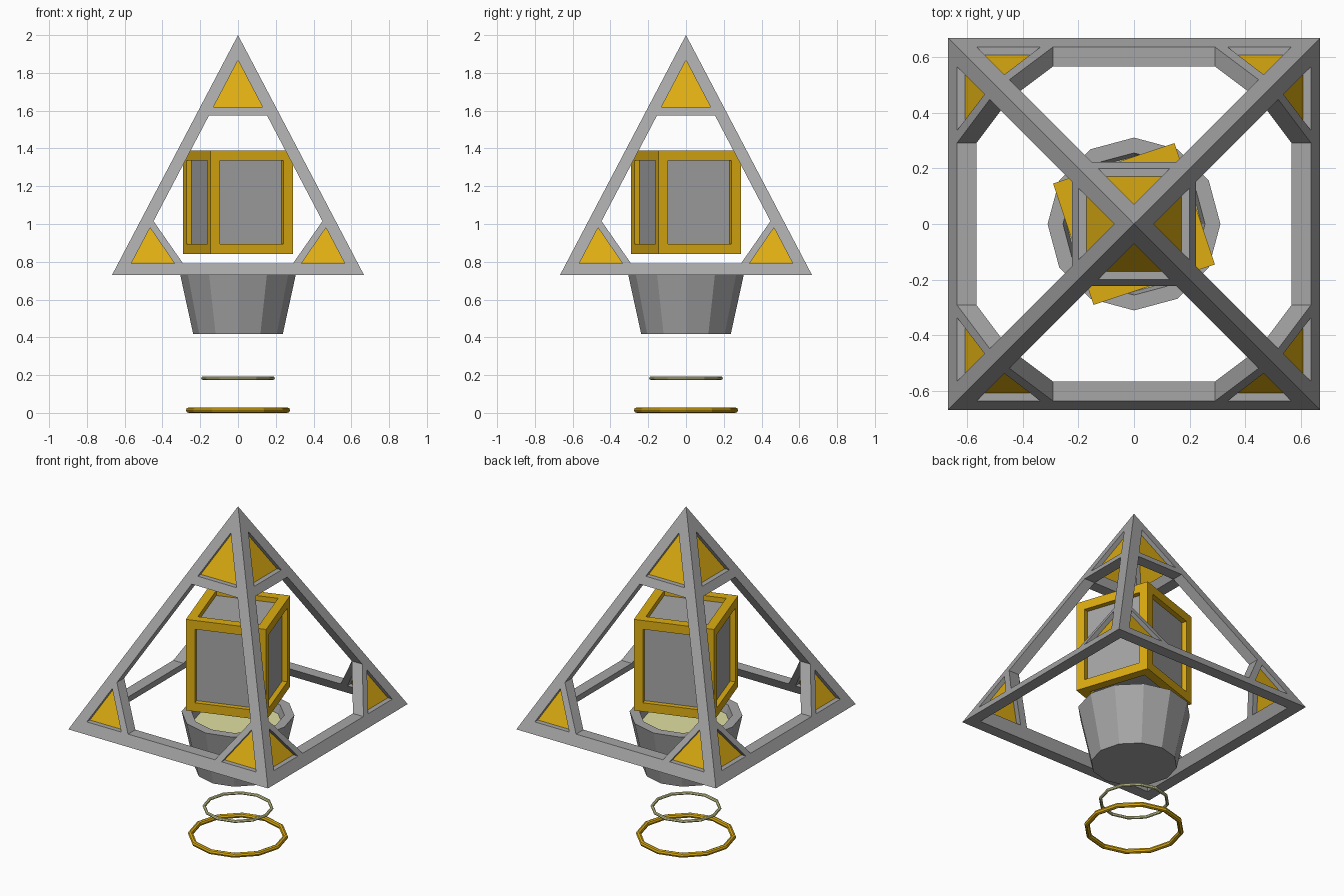
import bpy, bmesh, math
from mathutils import Matrix, Vector

cube = bpy.data.objects.get("Cube")
if cube:
    bpy.data.objects.remove(cube, do_unlink=True)


def material(name, rgb):
    m = bpy.data.materials.new(name)
    m.use_nodes = True
    m.diffuse_color = (*rgb, 1)
    bsdf = m.node_tree.nodes["Principled BSDF"]
    bsdf.inputs["Base Color"].default_value = (*rgb, 1)
    bsdf.inputs["Roughness"].default_value = 0.7
    return m


GREY = material("stone grey", (0.38, 0.38, 0.38))
GOLD = material("gold", (0.73, 0.42, 0.006))
CREAM = material("pale yellow", (0.74, 0.74, 0.36))


def finish(bm, name, *mats):
    bmesh.ops.remove_doubles(bm, verts=bm.verts, dist=0.0005)
    bmesh.ops.recalc_face_normals(bm, faces=bm.faces)
    me = bpy.data.meshes.new(name)
    bm.to_mesh(me)
    bm.free()
    for m in mats:
        me.materials.append(m)
    ob = bpy.data.objects.new(name, me)
    bpy.context.collection.objects.link(ob)
    return ob


# Pyramid proportions: apex, base height, base half width, wall depth, sill height
APEX, BASE, HALF, DEPTH, SILL = 2.0, 0.73, 0.667, 0.07, 0.79
SLOPE = HALF / (APEX - BASE)
TIP = APEX - DEPTH / SLOPE          # top of the inner opening


def on_face(x, z, d=0.0):
    """Point on the front slope, moved d inward."""
    return Vector((x, -SLOPE * (APEX - z) + d, z))


def edge_x(z):
    """Half width of the inner opening at height z."""
    return SLOPE * (TIP - z)


def add_polys(bm, polys, turn):
    rot = Matrix.Rotation(turn, 3, 'Z')
    for poly in polys:
        bm.faces.new([bm.verts.new(rot @ p) for p in poly])


def prism(points, d0, d1):
    a = [on_face(x, z, d0) for x, z in points]
    b = [on_face(x, z, d1) for x, z in points]
    n = len(a)
    sides = [[a[i], a[(i + 1) % n], b[(i + 1) % n], b[i]] for i in range(n)]
    return [a, b[::-1]] + sides


def mirror_x(points):
    return [(-x, z) for x, z in points]


# Pyramid frame: four mitred sides welded into one hollow solid
bm = bmesh.new()
inner = HALF - DEPTH
for k in range(4):
    outer = [on_face(-HALF, BASE), on_face(HALF, BASE), on_face(0, APEX)]
    hole = [(-edge_x(SILL), SILL), (edge_x(SILL), SILL), (0, TIP)]
    front = [on_face(*p) for p in hole]
    back = [on_face(*p, DEPTH) for p in hole]
    c0, c1 = Vector((-inner, -inner, BASE)), Vector((inner, -inner, BASE))
    polys = [[outer[0], outer[1], c1, c0], [c0, c1, back[1], back[0]]]
    for i in range(3):
        j = (i + 1) % 3
        polys.append([outer[i], outer[j], front[j], front[i]])
        polys.append([front[i], front[j], back[j], back[i]])
    add_polys(bm, polys, k * math.pi / 2)
finish(bm, "pyramid_frame", GREY)

# Crossbars and recessed triangular panels in the three corners of each side
top_bar = [(-edge_x(1.575), 1.575), (edge_x(1.575), 1.575),
           (edge_x(1.62), 1.62), (-edge_x(1.62), 1.62)]
side_bar = [(0.29, SILL), (0.335, SILL), (edge_x(0.98), 0.98), (edge_x(1.015), 1.015)]
top_panel = [(-edge_x(1.62), 1.62), (edge_x(1.62), 1.62), (0, TIP)]
side_panel = [(0.335, SILL), (edge_x(SILL), SILL), (edge_x(0.98), 0.98)]
for name, shapes, d0, d1, mat in (
        ("crossbars", [top_bar, side_bar, mirror_x(side_bar)], 0, DEPTH, GREY),
        ("corner_panels", [top_panel, side_panel, mirror_x(side_panel)], 0.03, 0.039, GOLD)):
    for k in range(4):
        bm = bmesh.new()
        for s in shapes:
            add_polys(bm, prism(s, d0, d1), k * math.pi / 2)
        finish(bm, f"{name}_{k + 1}", mat)

# Floating box: gold edges with sunken grey panels
bm = bmesh.new()
bmesh.ops.create_cube(bm, size=1)
bmesh.ops.scale(bm, vec=(0.459, 0.459, 0.55), verts=bm.verts)
panels = bm.faces[:]
bmesh.ops.inset_individual(bm, faces=panels, thickness=0.053, use_even_offset=True)
bmesh.ops.inset_individual(bm, faces=panels, thickness=0, depth=-0.03)
for f in panels:
    f.material_index = 1
bmesh.ops.rotate(bm, verts=bm.verts, matrix=Matrix.Rotation(math.radians(18.4), 3, 'Z'))
bmesh.ops.translate(bm, verts=bm.verts, vec=(0, 0, 1.115))
box = finish(bm, "floating_box", GOLD, GREY)

# Tapered cup: turned profile with a pale recessed floor
SIDES = 12
profile = [(0.237, 0.417), (0.31, 0.75), (0.255, 0.75), (0.242, 0.70)]
bm = bmesh.new()
rings = [[bm.verts.new((r * math.cos(math.tau * i / SIDES),
                        r * math.sin(math.tau * i / SIDES), z))
          for i in range(SIDES)] for r, z in profile]
for a, b in zip(rings, rings[1:]):
    for i in range(SIDES):
        j = (i + 1) % SIDES
        bm.faces.new((a[i], a[j], b[j], b[i]))
bm.faces.new(rings[0][::-1])
bm.faces.new(rings[-1]).material_index = 1
finish(bm, "cup", GREY, CREAM)

# Floating rings under the cup
for name, z, major, minor, mat in (("upper_ring", 0.184, 0.186, 0.009, CREAM),
                                   ("lower_ring", 0.0145, 0.261, 0.0145, GOLD)):
    bpy.ops.mesh.primitive_torus_add(major_segments=SIDES, minor_segments=8,
                                     major_radius=major, minor_radius=minor,
                                     location=(0, 0, z))
    ring = bpy.context.object
    ring.name = name
    ring.data.materials.append(mat)
    ring.data.shade_flat()
